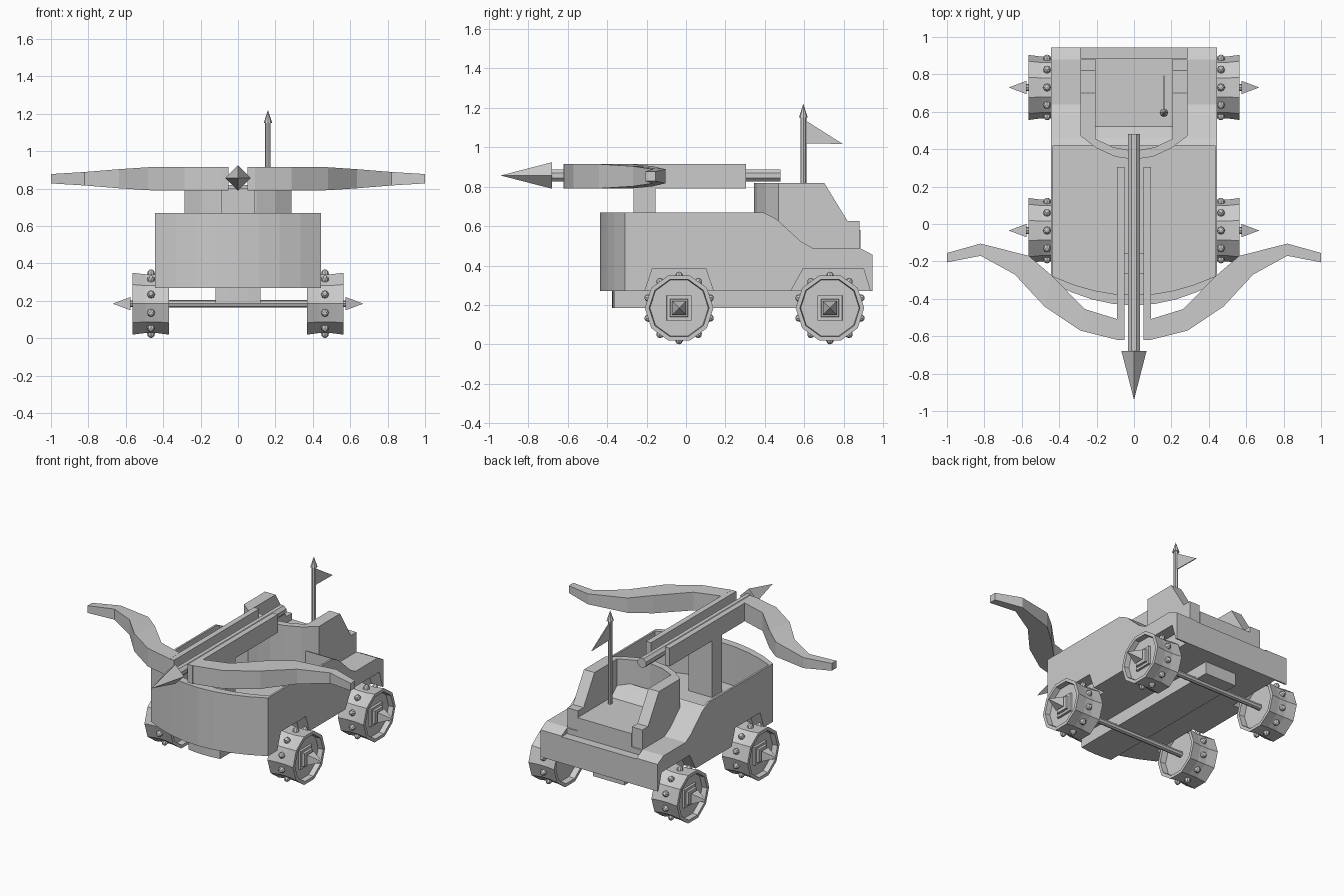
import bpy, bmesh, math
from mathutils import Matrix, Vector

if "Cube" in bpy.data.objects:
    bpy.data.objects.remove(bpy.data.objects["Cube"])


def finish(name, bm):
    bmesh.ops.recalc_face_normals(bm, faces=bm.faces)
    me = bpy.data.meshes.new(name)
    bm.to_mesh(me)
    bm.free()
    ob = bpy.data.objects.new(name, me)
    bpy.context.collection.objects.link(ob)
    return ob


def loft(bm, rings):
    rows = [[bm.verts.new(p) for p in ring] for ring in rings]
    n = len(rows[0])
    for a, b in zip(rows, rows[1:]):
        for i in range(n):
            j = (i + 1) % n
            bm.faces.new((a[i], a[j], b[j], b[i]))
    bm.faces.new(rows[0])
    bm.faces.new(rows[-1])


def prism(name, pts, lo, hi, axis):
    """Extrude an outline: axis z takes (x, y) points, axis x takes (y, z)."""
    bm = bmesh.new()
    put = (lambda p, h: (p[0], p[1], h)) if axis == 'z' else (lambda p, h: (h, p[0], p[1]))
    loft(bm, [[put(p, h) for p in pts] for h in (lo, hi)])
    return finish(name, bm)


def box(name, x0, x1, y0, y1, z0, z1):
    return prism(name, [(x0, y0), (x1, y0), (x1, y1), (x0, y1)], z0, z1, 'z')


def add_cone(bm, a, b, r1, r2, sides, twist=0.0):
    a, b = Vector(a), Vector(b)
    rot = (b - a).to_track_quat('Z', 'Y').to_matrix().to_4x4()
    bmesh.ops.create_cone(bm, cap_ends=True, segments=sides, radius1=r1, radius2=r2,
                          depth=(b - a).length,
                          matrix=Matrix.Translation((a + b) / 2) @ rot @ Matrix.Rotation(twist, 4, 'Z'))


def cone(name, *args):
    bm = bmesh.new()
    add_cone(bm, *args)
    return finish(name, bm)


def carve(ob, cutters):
    for c in cutters:
        m = ob.modifiers.new('cut', 'BOOLEAN')
        m.operation, m.solver, m.object = 'DIFFERENCE', 'EXACT', c
    dg = bpy.context.evaluated_depsgraph_get()
    me = bpy.data.meshes.new_from_object(ob.evaluated_get(dg))
    ob.modifiers.clear()
    ob.data = me
    for c in cutters:
        bpy.data.objects.remove(c)


def bowed(half, y_side, y_mid, n=8):
    """Curved front edge running from -x to +x."""
    return [(half * t, y_mid + (y_side - y_mid) * t * t)
            for t in (2 * i / n - 1 for i in range(n + 1))]


# Hull: bowed front, open bed, sloping rear fenders, wheel arches
hull = prism('hull', bowed(.445, -.31, -.435) + [(.445, .945), (-.445, .945)], .27, .67, 'z')
cuts = [
    prism('cut_rear', [(.39, .671), (.46, .635), (.52, .58), (.58, .525), (.64, .49), (.88, .49),
                       (.96, .448), (.96, .8), (.39, .8)], -.6, .6, 'x'),
    prism('cut_bed', bowed(.432, -.28, -.38) + [(.432, .42), (-.432, .42)], .40, .9, 'z'),
    box('cut_step', -.285, .285, .885, 1.1, .45, .8)]
for s in (-1, 1):
    for a, b, c, d in ((-.21, -.17, .10, .14), (.53, .595, .90, .935)):
        lo, hi = sorted((s * .36, s * .6))
        cuts.append(prism('cut_arch', [(a, .2), (a, .269), (b, .385), (c, .385), (d, .269), (d, .2)],
                          lo, hi, 'x'))
carve(hull, cuts)

# Chassis beam
prism('chassis', bowed(.12, -.365, -.375, 4) + [(.12, .84), (-.12, .84)], .185, .28, 'z')

# U-shaped rear tower with stepped arms, and its floor
outer = [(-.285, .88), (-.285, .47), (-.2, .405), (-.1, .36), (0, .345),
         (.1, .36), (.2, .405), (.285, .47), (.285, .88)]
inner = [(-.205, .88), (-.205, .455), (-.11, .41), (0, .39),
         (.11, .41), (.205, .455), (.205, .88)]
tower = prism('tower_wall', outer + inner[::-1], .39, .82, 'z')
carve(tower, [prism('cut_arms', [(.70, .821), (.82, .625), (1, .625), (1, 1), (.70, 1)], -.5, .5, 'x')])
prism('tower_floor', [(x, y + (.005 if y > .8 else -.01)) for x, y in inner], .40, .58, 'z')

# Crossbow: post, two rails, curved limbs
box('bow_post', -.09, .09, -.265, -.155, .38, .80)
limb = [(.085, -.51, -.62, .0625), (.275, -.455, -.57, .0625), (.46, -.275, -.44, .0615),
        (.60, -.17, -.27, .051), (.82, -.105, -.17, .036), (1.0, -.155, -.205, .025)]
for s, side in ((-1, 'left'), (1, 'right')):
    x0, x1 = sorted((s * .052, s * .09))
    box('rail_' + side, x0, x1, -.62, .305, .79, .915)
    bm = bmesh.new()
    sections = []
    for i, (x, yb, yf, h) in enumerate(limb):
        # back and front edges have their own x at the inner bends
        dx = (0, .012, .02, .037, 0, 0)[i]
        sections.append([(s * (x - dx), yb, .853 - h), (s * (x + dx), yf, .853 - h),
                         (s * (x + dx), yf, .853 + h), (s * (x - dx), yb, .853 + h)])
    loft(bm, sections)
    finish('bow_limb_' + side, bm)

# Large bolt
cone('bolt_shaft', (0, .48, .857), (0, -.69, .857), .034, .034, 8, math.pi / 8)
cone('bolt_head', (0, -.68, .857), (0, -.94, .857), .067, 0, 4)

# Flag
cone('flag_mast', (.16, .595, .57), (.16, .595, 1.155), .015, .015, 8)
cone('flag_tip', (.16, .595, 1.15), (.16, .595, 1.22), .023, 0, 8)
prism('flag', [(.6, 1.14), (.795, 1.017), (.6, 1.02)], .157, .163, 'x')

# Axles and wheels
tire = [(.41, .001), (.41, .148), (.37, .152), (.37, .174), (.435, .165), (.495, .165),
        (.565, .174), (.565, .152), (.53, .148), (.53, .001)]
CZ = .185
for y, end in ((-.035, 'front'), (.73, 'rear')):
    cone('axle_' + end, (-.42, y, CZ), (.42, y, CZ), .02, .02, 8)
    for s, side in ((-1, 'left'), (1, 'right')):
        tag = '_' + end + '_' + side
        bm = bmesh.new()
        # ten-sided tyre with waisted tread and recessed faces
        loft(bm, [[(s * x, y + r * math.sin(a), CZ + r * math.cos(a))
                   for a in (math.radians(36 * k + 18) for k in range(10))] for x, r in tire])
        finish('wheel' + tag, bm)
        bm = bmesh.new()
        for k in range(10):
            spin = Matrix.Rotation(math.radians(36 * k), 4, 'X')
            m = (Matrix.Translation((s * .465, y, CZ)) @ spin @ Matrix.Translation((0, 0, .157))
                 @ Matrix.Diagonal((1, 1, 1.3, 1)))
            bmesh.ops.create_uvsphere(bm, u_segments=8, v_segments=6, radius=.021, matrix=m)
        finish('studs' + tag, bm)
        # stepped square hub, pin and pyramid spike
        bm = bmesh.new()
        q = math.pi / 4
        for x0, x1, r1, r2, n, t in ((.52, .545, .092, .088, 4, q), (.54, .56, .066, .062, 4, q),
                                     (.55, .585, .018, .018, 8, 0), (.575, .67, .05, 0, 4, q)):
            add_cone(bm, (s * x0, y, CZ), (s * x1, y, CZ), r1, r2, n, t)
        finish('hub' + tag, bm)
